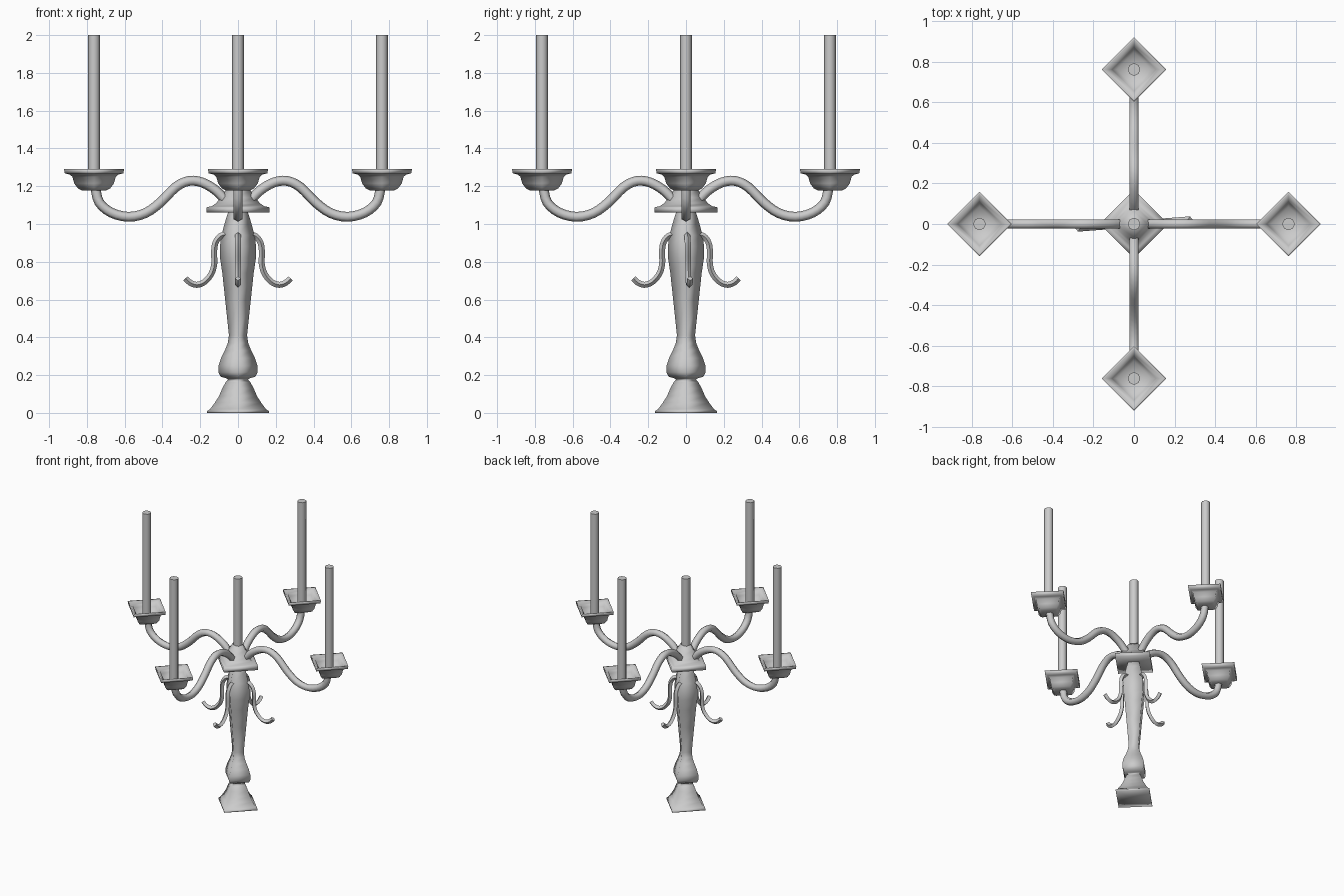
import bpy, bmesh
from math import sin, cos, pi, radians
from mathutils import Vector, Matrix

if "Cube" in bpy.data.objects:
    bpy.data.objects.remove(bpy.data.objects["Cube"])


def finish(bm, name, angle):
    bmesh.ops.remove_doubles(bm, verts=bm.verts, dist=1e-5)
    bmesh.ops.recalc_face_normals(bm, faces=bm.faces)
    me = bpy.data.meshes.new(name)
    bm.to_mesh(me)
    bm.free()
    ob = bpy.data.objects.new(name, me)
    bpy.context.collection.objects.link(ob)
    bpy.ops.object.select_all(action='DESELECT')
    ob.select_set(True)
    bpy.context.view_layer.objects.active = ob
    bpy.ops.object.shade_smooth_by_angle(angle=radians(angle))
    return ob


def skin(bm, rings):
    for a, b in zip(rings, rings[1:]):
        n = len(a)
        for i in range(n):
            j = (i + 1) % n
            bm.faces.new((a[i], a[j], b[j], b[i]))


def lathe(name, profile, sides=4, at=(0, 0), angle=100):
    """Turn an (r, z) profile; four sides give a diamond plan."""
    bm = bmesh.new()
    rings = [[bm.verts.new((at[0] + r * cos(2 * pi * i / sides),
                            at[1] + r * sin(2 * pi * i / sides), z))
              for i in range(sides)] for r, z in profile]
    skin(bm, rings)
    return finish(bm, name, angle)


def spline(pts, steps=3):
    """Catmull-Rom through (x, z) points."""
    p = [Vector(q) for q in pts]
    p = [2 * p[0] - p[1]] + p + [2 * p[-1] - p[-2]]
    out = []
    for a, b, c, d in zip(p, p[1:], p[2:], p[3:]):
        for k in range(steps):
            t = k / steps
            out.append(0.5 * (2 * b + (c - a) * t + (2 * a - 5 * b + 4 * c - d) * t * t
                              + (3 * b - a - 3 * c + d) * t ** 3))
    return out + [p[-2]]


def tube(name, pts, r, sides, turn):
    """Sweep a low-sided tube along an upright path, then turn it about z."""
    path = spline(pts)
    bm = bmesh.new()
    rings = []
    for i, p in enumerate(path):
        t = (path[min(i + 1, len(path) - 1)] - path[max(i - 1, 0)]).normalized()
        n = Vector((-t.y, t.x))
        ring = []
        for k in range(sides):
            a = 2 * pi * k / sides
            q = p + n * r * cos(a)
            ring.append(bm.verts.new((q.x, r * sin(a), q.y)))
        rings.append(ring)
    skin(bm, rings)
    bm.faces.new(rings[0])
    bm.faces.new(rings[-1])
    bm.transform(Matrix.Rotation(turn, 4, 'Z'))
    return finish(bm, name, 70)


def candle(name, x, y, z0, z1):
    lathe(name, [(0, z0), (0.031, z0), (0.031, z1), (0, z1)], 8, (x, y), 50)


# Square baluster column with flared foot
lathe("column", [(0, 0), (.163, 0), (.163, .01), (.148, .02), (.122, .055), (.1, .09),
                 (.083, .13), (.065, .163), (.052, .175), (.062, .183), (.092, .192),
                 (.104, .215), (.103, .25), (.09, .29), (.07, .33), (.054, .37), (.048, .41),
                 (.068, .6), (.083, .74), (.095, .82), (.096, .88), (.088, .94),
                 (.066, 1.02), (.048, 1.075), (0, 1.075)])

# Central cap the arms grow from
lathe("canopy", [(0, 1.06), (.168, 1.06), (.168, 1.088), (.14, 1.094), (.115, 1.11),
                 (.095, 1.14), (.065, 1.18), (.04, 1.21), (0, 1.21)])
candle("centre_candle", 0, 0, 1.17, 1.715)

ARM = [(.07, 1.13), (.12, 1.18), (.19, 1.22), (.26, 1.228), (.33, 1.195), (.41, 1.115),
       (.49, 1.058), (.58, 1.038), (.67, 1.06), (.735, 1.115), (.757, 1.2)]
SCROLL = [(.06, .945), (.095, .935), (.12, .9), (.127, .85), (.126, .79), (.142, .735),
          (.18, .692), (.22, .678), (.255, .69), (.278, .712)]
TRAY = [(0, 1.178), (.065, 1.178), (.085, 1.188), (.105, 1.215), (.115, 1.25), (.128, 1.262),
        (.155, 1.268), (.159, 1.29), (.148, 1.29), (.118, 1.27), (.108, 1.25),
        (.085, 1.222), (0, 1.215)]

# Four arms, each with tray, candle and a scroll on the column below
for i in range(4):
    a = i * pi / 2
    x, y = .762 * cos(a), .762 * sin(a)
    tube(f"arm_{i}", ARM, .026, 6, a)
    lathe(f"tray_{i}", TRAY, 4, (x, y))
    candle(f"candle_{i}", x, y, 1.2, 2.0)
    tube(f"scroll_{i}", SCROLL, .016, 4, a + (radians(4.5) if i % 2 == 0 else 0))
